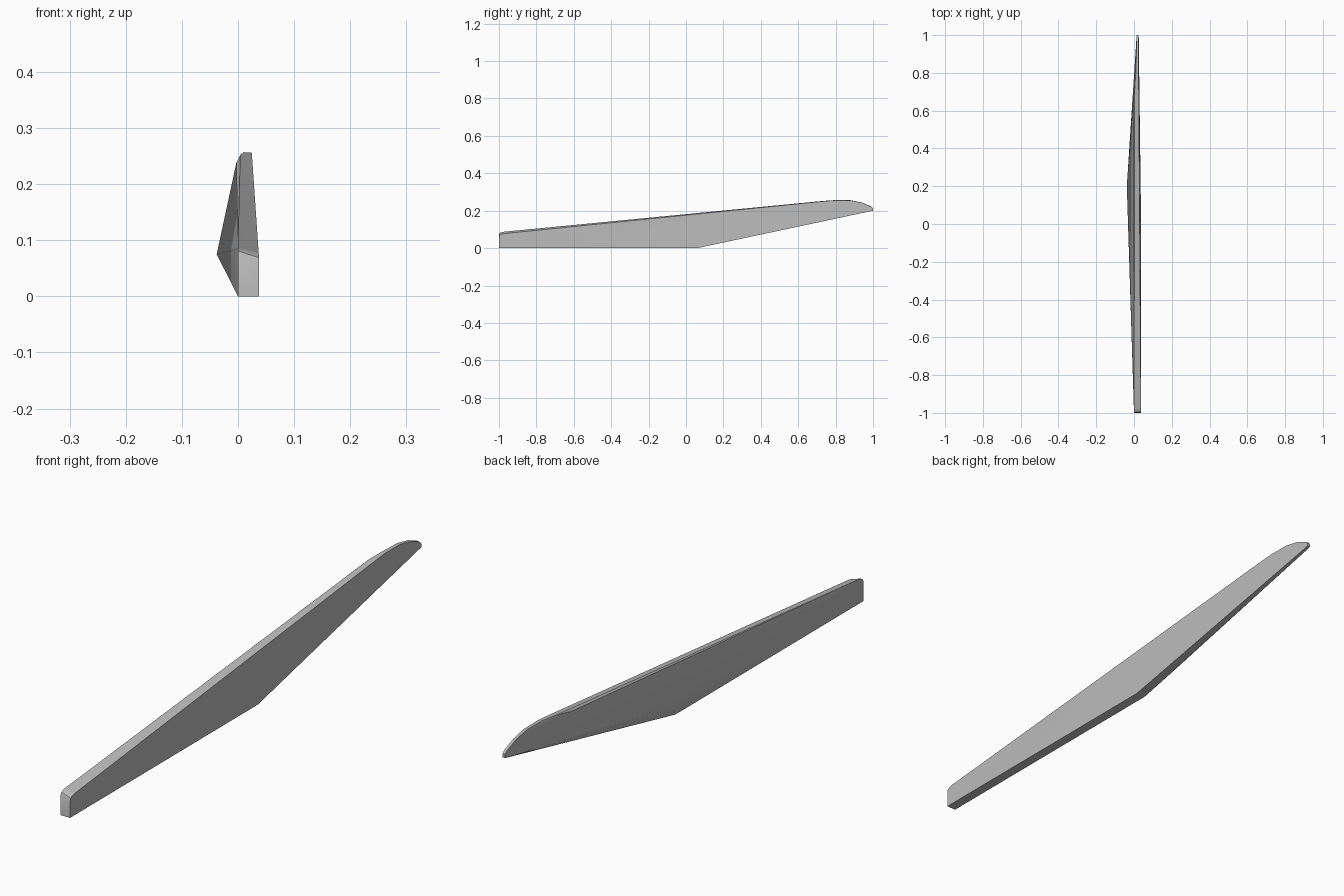
import bpy
import bmesh
import math

cube = bpy.data.objects.get("Cube")
if cube:
    bpy.data.objects.remove(cube, do_unlink=True)

# Single plain grey
grey = bpy.data.materials.new("plain grey")
grey.use_nodes = True
colour = (0.5, 0.5, 0.5, 1)
grey.diffuse_color = colour
grey.node_tree.nodes["Principled BSDF"].inputs["Base Color"].default_value = colour

# Corner pairs along the blade: y, left x, left z, right x, right z
bottom_edge = [
    (-1.0, 0.0, 0.0, 0.037, 0.0),
    (0.06, 0.0, 0.0, 0.037, 0.0),
    (1.0, 0.014, 0.2, 0.025, 0.2),
]
top_edge = [
    (-1.0, 0.0, 0.073, 0.037, 0.06),
    (-0.996, 0.0, 0.081, 0.037, 0.069),
    (-0.985, 0.0, 0.086, 0.037, 0.075),
    (-0.97, 0.0, 0.088, 0.0368, 0.078),
    (0.65, -0.003, 0.238, 0.026, 0.235),
    (0.73, 0.004, 0.252, 0.025, 0.25),
    (0.8, 0.01, 0.257, 0.0245, 0.256),
    (0.88, 0.012, 0.256, 0.0245, 0.255),
    (0.94, 0.013, 0.244, 0.0245, 0.243),
    (0.99, 0.0135, 0.223, 0.0245, 0.222),
    (1.0, 0.014, 0.213, 0.0245, 0.212),
]
side_peak = (-0.038, 0.2, 0.075)

# Faceted blade wrapped around its corners
bm = bmesh.new()
bm.verts.new(side_peak)
for y, left_x, left_z, right_x, right_z in bottom_edge + top_edge:
    bm.verts.new((left_x, y, left_z))
    bm.verts.new((right_x, y, right_z))
bmesh.ops.convex_hull(bm, input=bm.verts[:])
bmesh.ops.delete(bm, geom=[v for v in bm.verts if not v.link_faces], context='VERTS')
bmesh.ops.dissolve_limit(bm, angle_limit=math.radians(0.5),
                         verts=bm.verts[:], edges=bm.edges[:])
bmesh.ops.recalc_face_normals(bm, faces=bm.faces[:])

mesh = bpy.data.meshes.new("blade")
bm.to_mesh(mesh)
bm.free()
mesh.materials.append(grey)
blade = bpy.data.objects.new("blade", mesh)
bpy.context.collection.objects.link(blade)

# Soft shading over the shallow folds, crisp outer edges
bpy.ops.object.select_all(action='DESELECT')
blade.select_set(True)
bpy.context.view_layer.objects.active = blade
bpy.ops.object.shade_smooth_by_angle(angle=math.radians(30))
